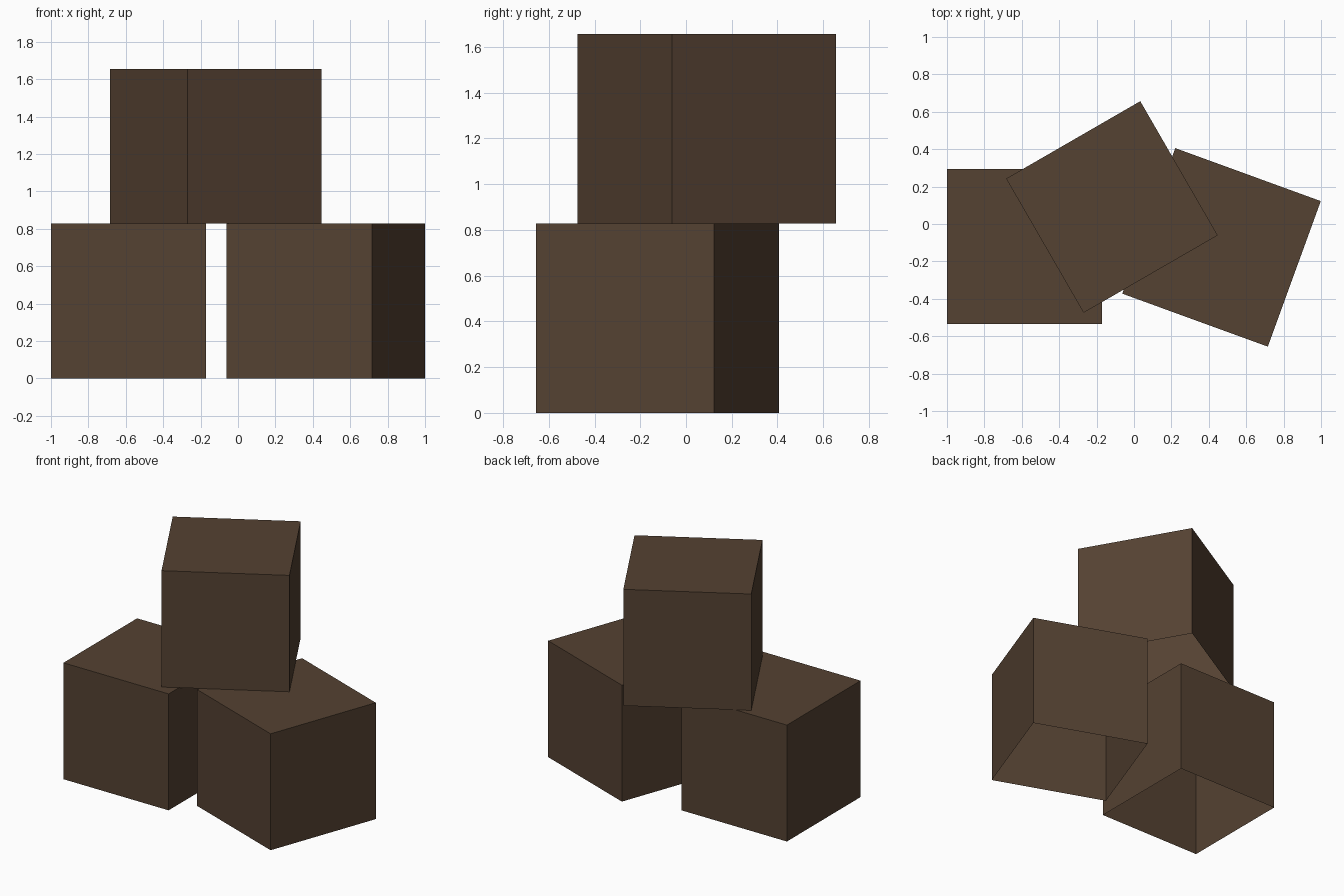
import bpy, bmesh, math

if "Cube" in bpy.data.objects:
    bpy.data.objects.remove(bpy.data.objects["Cube"])

SIDE = 0.828

# One dark brown material for all boxes
brown = bpy.data.materials.new("dark_brown")
brown.diffuse_color = (0.09, 0.054, 0.032, 1)
brown.use_nodes = True
brown.node_tree.nodes["Principled BSDF"].inputs["Base Color"].default_value = brown.diffuse_color


def open_box(name, x, y, z, angle):
    """Flat-sided thin box standing at height z, open underneath."""
    bm = bmesh.new()
    bmesh.ops.create_cube(bm, size=SIDE)
    bottom = [f for f in bm.faces if f.normal.z < -0.5]
    bmesh.ops.delete(bm, geom=bottom, context='FACES_ONLY')
    mesh = bpy.data.meshes.new(name)
    bm.to_mesh(mesh)
    bm.free()
    mesh.materials.append(brown)
    box = bpy.data.objects.new(name, mesh)
    box.location = (x, y, z + SIDE / 2)
    box.rotation_euler.z = math.radians(angle)
    bpy.context.collection.objects.link(box)


# Two boxes on the floor, one stacked across them
open_box("left_box", -0.586, -0.12, 0, 0)
open_box("right_box", 0.468, -0.125, 0, -20)
open_box("top_box", -0.118, 0.091, SIDE, 30)
